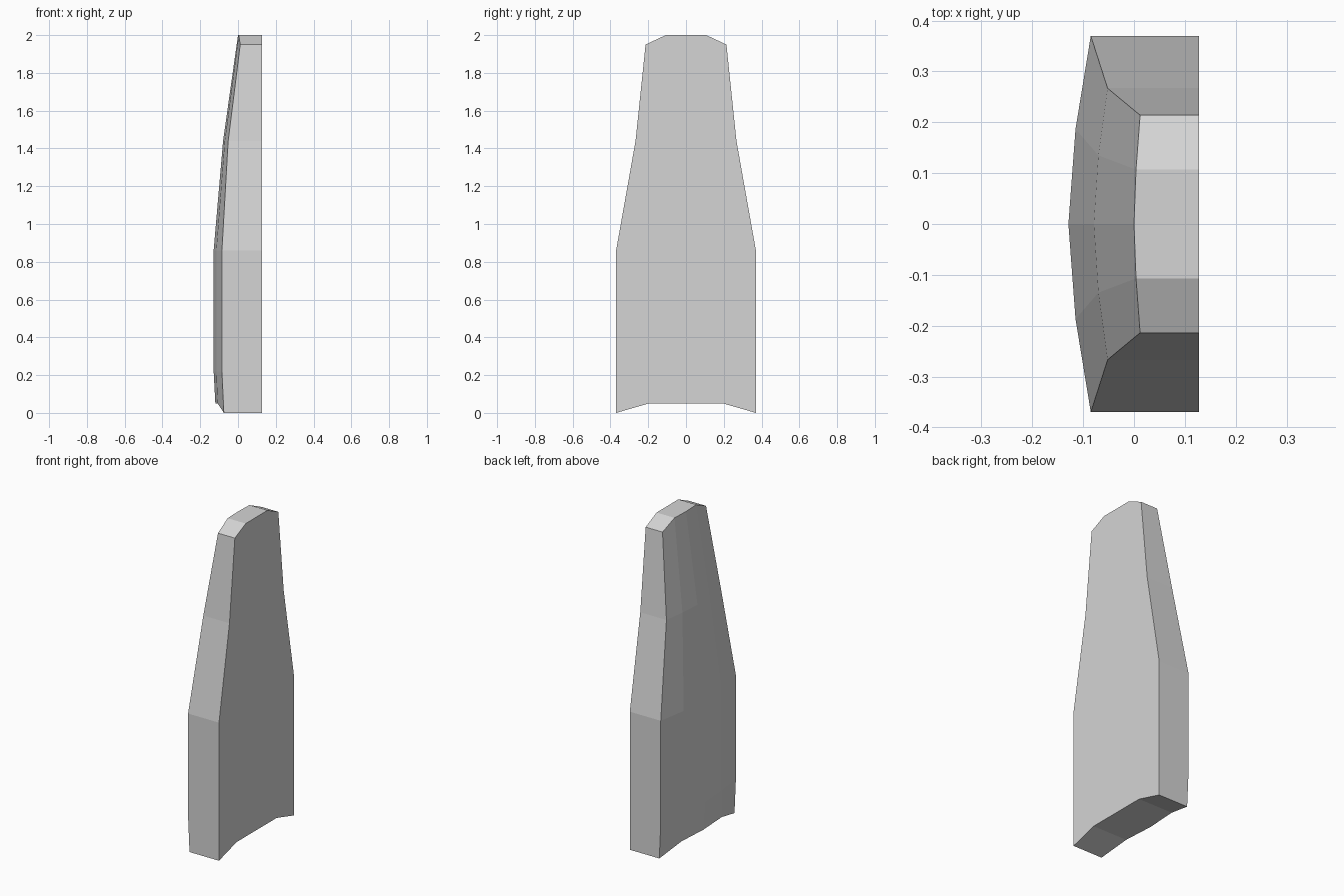
import bpy, bmesh

cube = bpy.data.objects.get("Cube")
if cube:
    bpy.data.objects.remove(cube, do_unlink=True)

grey = bpy.data.materials.new("light_grey")
grey.use_nodes = True
colour = (0.66, 0.66, 0.66, 1)
grey.diffuse_color = colour
grey.node_tree.nodes["Principled BSDF"].inputs["Base Color"].default_value = colour

FLAT_X = 0.128
# Each row, bottom to top: (x, y, z) at the centre, halfway out and the edge
ROWS = [
    [(-0.120, 0, 0.05), (-0.108, 0.197, 0.05), (-0.075, 0.37, 0.0)],
    [(-0.129, 0, 0.22), (-0.115, 0.187, 0.22), (-0.085, 0.37, 0.22)],
    [(-0.129, 0, 0.86), (-0.115, 0.187, 0.86), (-0.085, 0.37, 0.86)],
    [(-0.079, 0, 1.44), (-0.070, 0.135, 1.44), (-0.052, 0.267, 1.44)],
    [(0.0, 0, 2.0), (0.004, 0.107, 2.0), (0.012, 0.214, 1.95)],
]

# Curved outer surface, mirrored across the centre line
bm = bmesh.new()
grid = []
for row in ROWS:
    mirrored = [(x, -y, z) for x, y, z in reversed(row[1:])]
    grid.append([bm.verts.new(p) for p in mirrored + row])
for low, high in zip(grid, grid[1:]):
    for i in range(len(low) - 1):
        bm.faces.new((low[i], low[i + 1], high[i + 1], high[i]))

# Rim walls drawn straight back to the flat inner face
rim = [e for e in bm.edges if e.is_boundary]
extruded = bmesh.ops.extrude_edge_only(bm, edges=rim)["geom"]
for v in extruded:
    if isinstance(v, bmesh.types.BMVert):
        v.co.x = FLAT_X
back_edges = [e for e in bm.edges if e.is_boundary]
bmesh.ops.contextual_create(bm, geom=back_edges)
bmesh.ops.recalc_face_normals(bm, faces=bm.faces)

mesh = bpy.data.meshes.new("curved_panel")
bm.to_mesh(mesh)
bm.free()
mesh.materials.append(grey)
panel = bpy.data.objects.new("curved_panel", mesh)
bpy.context.collection.objects.link(panel)
